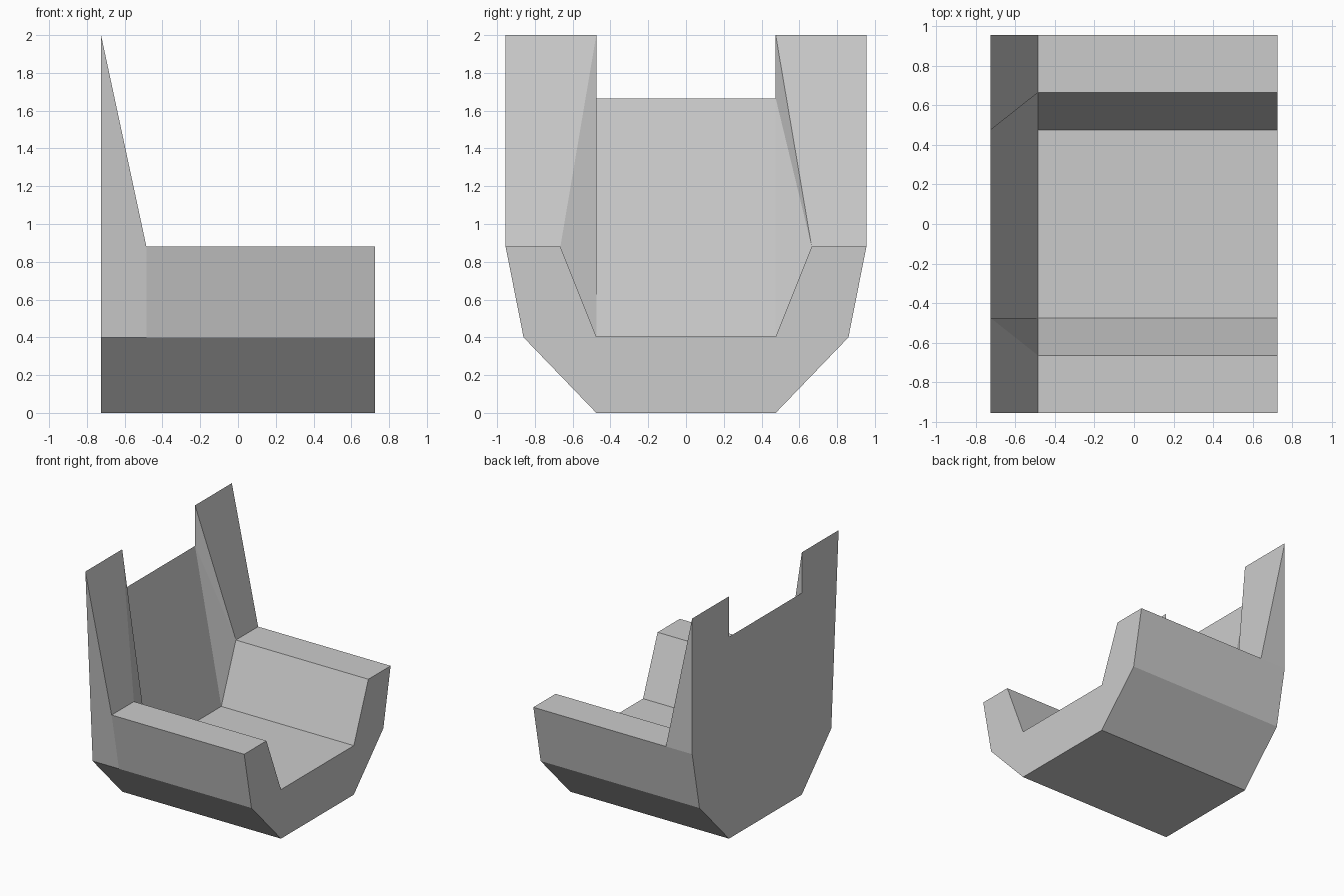
import bpy, bmesh

if "Cube" in bpy.data.objects:
    bpy.data.objects.remove(bpy.data.objects["Cube"])

X_FRONT, X_BEND, X_REAR = 0.725, -0.485, -0.725

# U-shaped tub cross-section (y, z), running round the outline
tub = [(-0.475, 0), (0.475, 0), (0.86, 0.4), (0.955, 0.88), (0.665, 0.88),
       (0.475, 0.405), (-0.475, 0.405), (-0.665, 0.88), (-0.955, 0.88), (-0.86, 0.4)]
# Same outline raised at the rear into a backrest with two tall posts
back = [(-0.475, 0), (0.475, 0), (0.86, 0.4), (0.955, 2), (0.475, 2),
        (0.475, 1.665), (-0.475, 1.665), (-0.475, 2), (-0.955, 2), (-0.86, 0.4)]

bm = bmesh.new()


def ring(x, outline):
    return [bm.verts.new((x, y, z)) for y, z in outline]


front, bend, rear = ring(X_FRONT, tub), ring(X_BEND, tub), ring(X_REAR, back)
corner = bm.verts.new((X_REAR, 0.955, 0.88))
n = len(tub)

# Tub walls and front end
bm.faces.new(front)
for i in range(n):
    j = (i + 1) % n
    bm.faces.new((front[i], bend[i], bend[j], front[j]))

# Sloping backrest and posts
for i in range(n):
    j = (i + 1) % n
    a, b, c, d = bend[i], rear[i], rear[j], bend[j]
    if i == 2:      # outer side with an extra rear corner
        faces = [(a, b, corner, d), (d, corner, c)]
    elif i == 4:    # inner side of one post
        faces = [(a, b, c), (a, c, d)]
    elif i == 6:    # inner side of the other post
        faces = [(a, b, c), (a, c, d)]
    else:
        faces = [(a, b, c, d)]
    for f in faces:
        bm.faces.new(f)

# Flat rear end
bm.faces.new(rear[:3] + [corner] + rear[3:])

bmesh.ops.recalc_face_normals(bm, faces=bm.faces[:])
mesh = bpy.data.meshes.new("bucket_seat")
bm.to_mesh(mesh)
bm.free()
seat = bpy.data.objects.new("bucket_seat", mesh)
bpy.context.collection.objects.link(seat)
